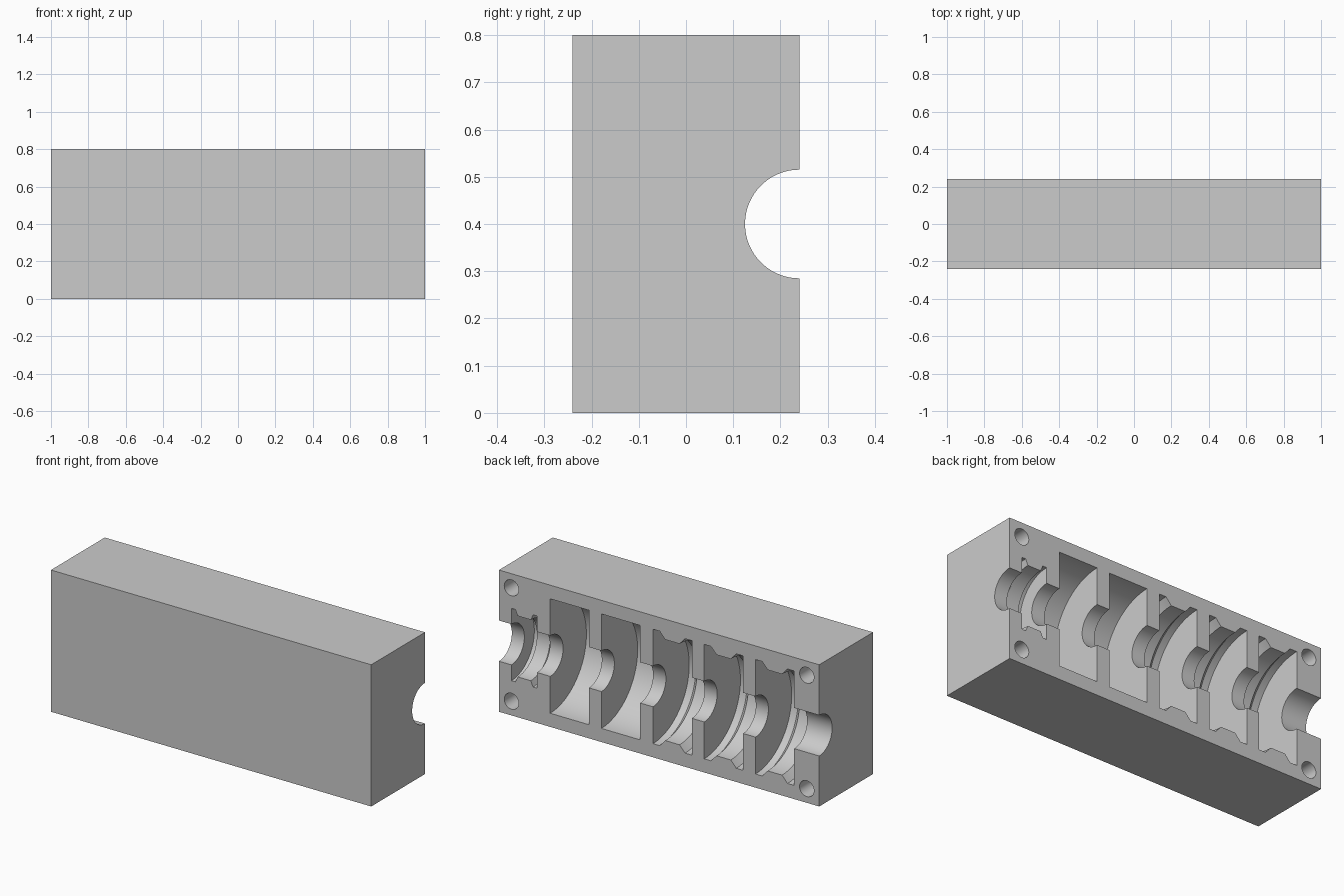
import bpy, bmesh, math
from mathutils import Matrix, Vector

cube = bpy.data.objects.get("Cube")
if cube:
    bpy.data.objects.remove(cube, do_unlink=True)

LENGTH, DEPTH, HEIGHT = 2.0, 0.48, 0.8
BACK, AXIS_Z = DEPTH / 2, HEIGHT / 2
BORE = 0.115

grey = bpy.data.materials.new("plain grey")
grey.use_nodes = True
colour = (0.6, 0.6, 0.6, 1)
grey.diffuse_color = colour
grey.node_tree.nodes["Principled BSDF"].inputs["Base Color"].default_value = colour


def make_object(name, bm):
    bmesh.ops.recalc_face_normals(bm, faces=bm.faces[:])
    mesh = bpy.data.meshes.new(name)
    bm.to_mesh(mesh)
    bm.free()
    mesh.materials.append(grey)
    obj = bpy.data.objects.new(name, mesh)
    bpy.context.collection.objects.link(obj)
    return obj


def plain_drum(start, width, radius):
    return [(start, radius), (start + width, radius)]


def grooved_drum(start, width, rim, core, flange, slope):
    half = [(0, rim), (flange, rim), (flange + slope, core)]
    left = [(start + x, r) for x, r in half]
    right = [(start + width - x, r) for x, r in reversed(half)]
    return left + right


def lathe(name, profile, steps=96):
    """Spin an (x, radius) profile around the cavity axis."""
    bm = bmesh.new()
    rings = []
    for x, r in profile:
        rings.append([bm.verts.new((x, BACK + r * math.cos(a), AXIS_Z + r * math.sin(a)))
                      for a in (math.tau * i / steps for i in range(steps))])
    for a, b in zip(rings, rings[1:]):
        for i in range(steps):
            j = (i + 1) % steps
            bm.faces.new((a[i], a[j], b[j], b[i]))
    bm.faces.new(rings[0])
    bm.faces.new(rings[-1])
    return make_object(name, bm)


def peg_hole(name, x, z, radius=0.045, depth=0.12):
    bm = bmesh.new()
    place = Matrix.Translation((x, BACK, z)) @ Matrix.Rotation(math.pi / 2, 4, "X")
    bmesh.ops.create_cone(bm, cap_ends=True, segments=32, radius1=radius,
                          radius2=radius, depth=2 * depth, matrix=place)
    return make_object(name, bm)


# Solid block
bm = bmesh.new()
bmesh.ops.create_cube(bm, size=1)
bmesh.ops.scale(bm, vec=Vector((LENGTH, DEPTH, HEIGHT)), verts=bm.verts)
bmesh.ops.translate(bm, vec=Vector((0, 0, AXIS_Z)), verts=bm.verts)
block = make_object("mould_half", bm)

# Cavities in order along the bore
cavities = [grooved_drum(s, 0.242, 0.323, 0.285, 0.042, 0.034) for s in (-0.844, -0.524, -0.204)]
cavities += [plain_drum(s, 0.242, 0.323) for s in (0.118, 0.438)]
cavities.append(grooved_drum(0.762, 0.16, 0.204, 0.172, 0.025, 0.014))

profile = [(-1.1, BORE)]
for cavity in cavities:
    profile += [(cavity[0][0], BORE), *cavity, (cavity[-1][0], BORE)]
profile.append((1.1, BORE))
cutters = [lathe("cavity_cutter", profile)]

# Alignment holes near the four corners
for x in (-0.922, 0.922):
    for z in (0.08, HEIGHT - 0.08):
        cutters.append(peg_hole("peg_hole_cutter", x, z))

bpy.context.view_layer.objects.active = block
block.select_set(True)
for cutter in cutters:
    cutter.hide_render = True
    cut = block.modifiers.new("cut", "BOOLEAN")
    cut.operation = "DIFFERENCE"
    cut.solver = "EXACT"
    cut.object = cutter
    bpy.ops.object.modifier_apply(modifier=cut.name)
for cutter in cutters:
    bpy.data.objects.remove(cutter, do_unlink=True)

bpy.ops.object.select_all(action="DESELECT")
block.select_set(True)
bpy.ops.object.shade_smooth_by_angle(angle=math.radians(20))
